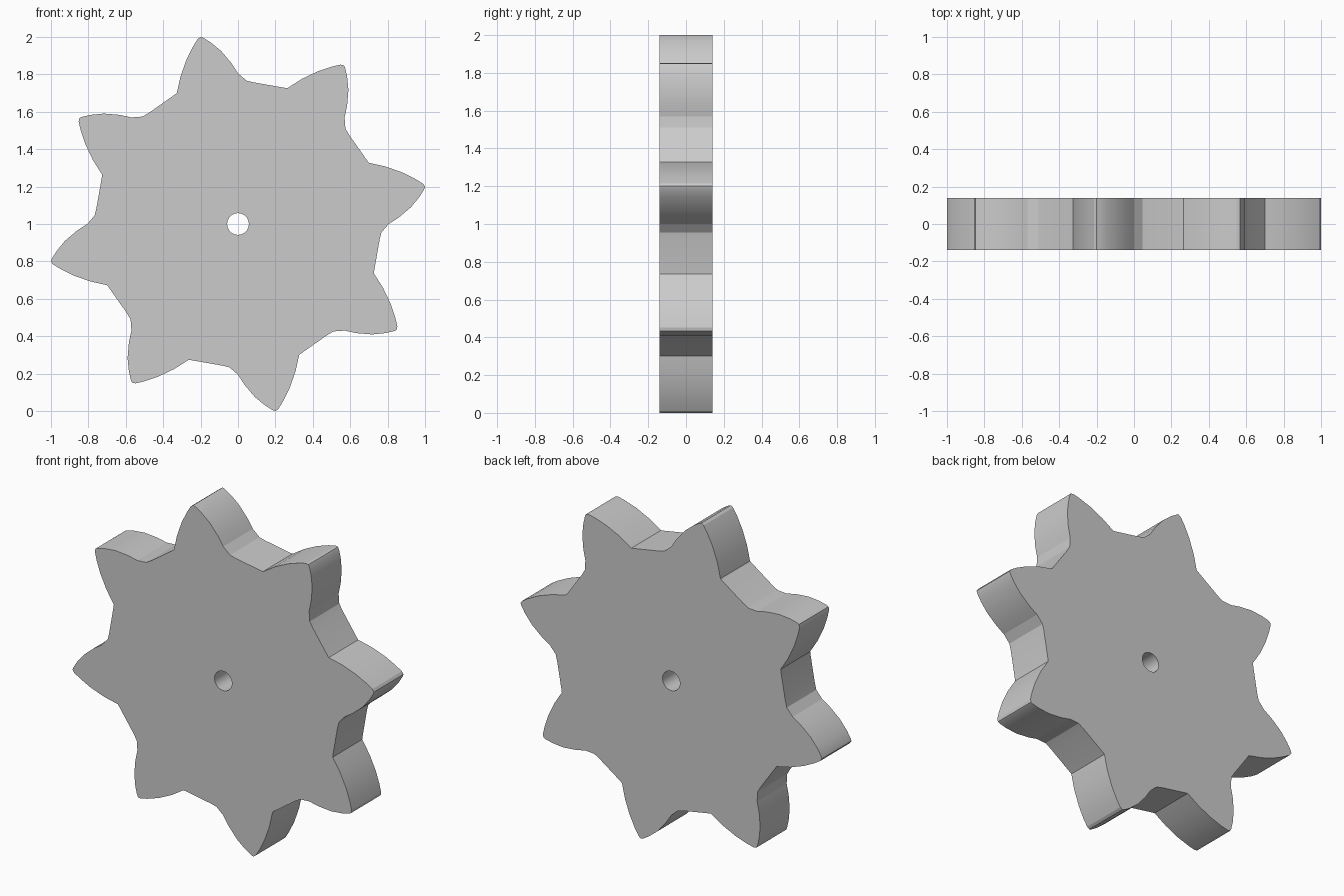
import bpy, bmesh, math
from mathutils import Matrix

if "Cube" in bpy.data.objects:
    bpy.data.objects.remove(bpy.data.objects["Cube"])

TEETH = 8
HALF_THICKNESS = 0.14
HOLE_RADIUS = 0.058

# One tooth and its root, counter-clockwise, measured from the hub centre
tooth = [(0.757, -0.085), (0.767, -0.045), (0.806, 0.0), (0.86, 0.035),
         (0.925, 0.09), (0.97, 0.145), (0.995, 0.185), (1.0, 0.2),
         (0.99, 0.215), (0.95, 0.24), (0.88, 0.275), (0.79, 0.307),
         (0.70, 0.327), (0.688, 0.343)]


def rotated(p, a):
    c, s = math.cos(a), math.sin(a)
    return (p[0] * c - p[1] * s, p[0] * s + p[1] * c)


def add_loop(curve, points):
    spline = curve.splines.new('POLY')
    spline.points.add(len(points) - 1)
    for sp, (x, y) in zip(spline.points, points):
        sp.co = (x, y, 0, 1)
    spline.use_cyclic_u = True


# Toothed outline with a round axle hole, filled and given thickness
outline = [rotated(p, math.tau * i / TEETH) for i in range(TEETH) for p in tooth]
hole = [rotated((HOLE_RADIUS, 0), math.tau * i / 32) for i in range(32)]
curve = bpy.data.curves.new("gear_wheel", 'CURVE')
curve.dimensions = '2D'
curve.fill_mode = 'BOTH'
curve.extrude = HALF_THICKNESS
add_loop(curve, outline)
add_loop(curve, hole)

gear = bpy.data.objects.new("gear_wheel", curve)
bpy.context.collection.objects.link(gear)
bpy.context.view_layer.objects.active = gear
gear.select_set(True)
bpy.ops.object.convert(target='MESH')
gear = bpy.context.object
gear.name = "gear_wheel"

# Weld the caps to the rim and stand the wheel upright on the ground
bm = bmesh.new()
bm.from_mesh(gear.data)
bmesh.ops.remove_doubles(bm, verts=bm.verts, dist=0.0005)
bm.transform(Matrix.Translation((0, 0, 1)) @ Matrix.Rotation(math.pi / 2, 4, 'X'))
bmesh.ops.recalc_face_normals(bm, faces=bm.faces)
bm.to_mesh(gear.data)
bm.free()
bpy.ops.object.shade_smooth_by_angle(angle=math.radians(15))
